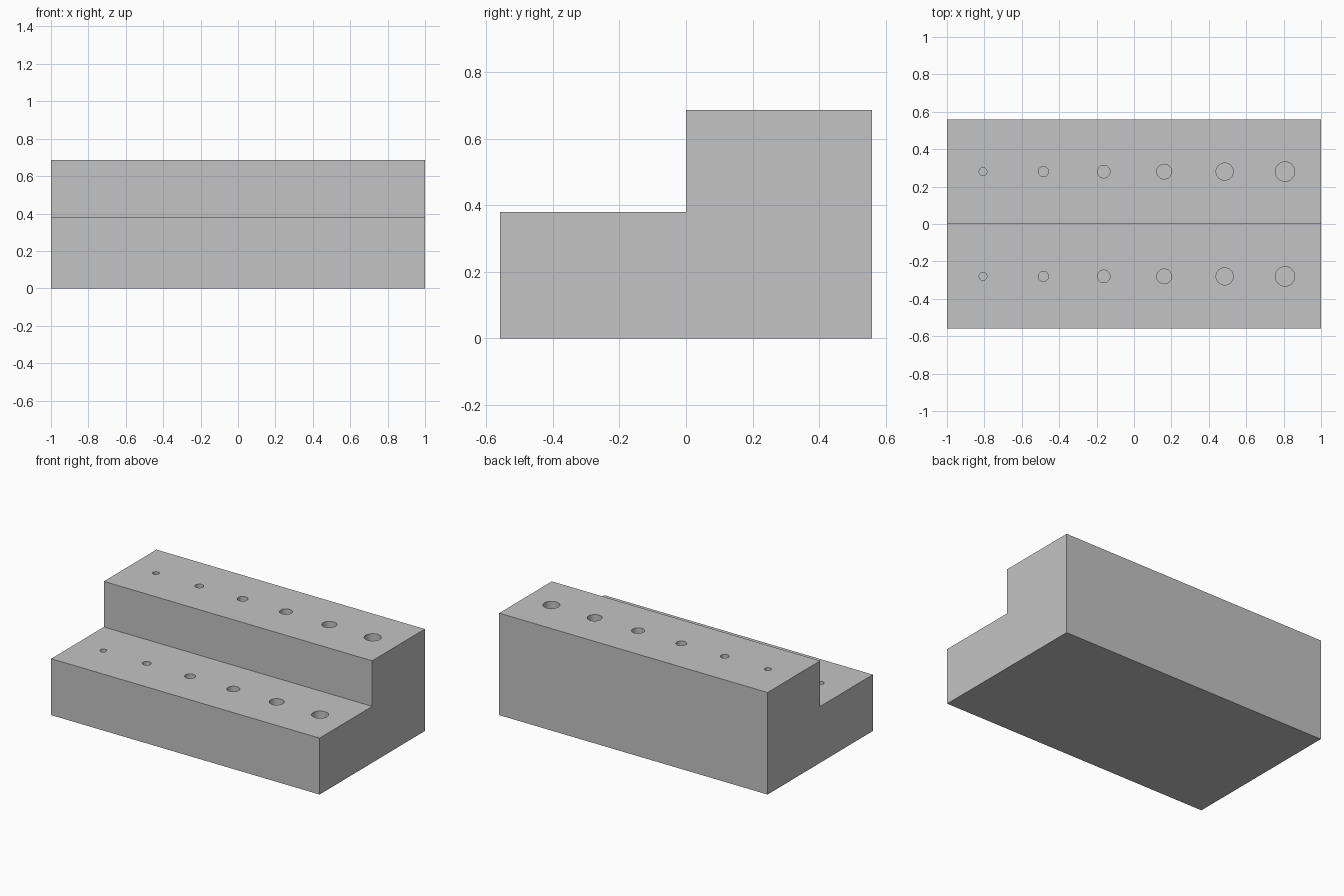
import bpy
import bmesh
from mathutils import Matrix

cube = bpy.data.objects.get("Cube")
if cube:
    bpy.data.objects.remove(cube, do_unlink=True)

HALF_X, HALF_Y = 1.0, 0.56
STEP_Z, TOP_Z = 0.38, 0.687
HOLE_DEPTH = 0.25

# Material
grey = bpy.data.materials.new("light_grey")
grey.use_nodes = True
colour = (0.55, 0.55, 0.55, 1)
grey.diffuse_color = colour
grey.node_tree.nodes["Principled BSDF"].inputs["Base Color"].default_value = colour


def add_object(name, bm):
    bmesh.ops.recalc_face_normals(bm, faces=bm.faces)
    mesh = bpy.data.meshes.new(name)
    bm.to_mesh(mesh)
    bm.free()
    mesh.materials.append(grey)
    obj = bpy.data.objects.new(name, mesh)
    bpy.context.collection.objects.link(obj)
    return obj


# Stepped block: side profile extruded along x
profile = [(-HALF_Y, 0), (HALF_Y, 0), (HALF_Y, TOP_Z),
           (0, TOP_Z), (0, STEP_Z), (-HALF_Y, STEP_Z)]
bm = bmesh.new()
side = bm.faces.new([bm.verts.new((-HALF_X, y, z)) for y, z in profile])
extruded = bmesh.ops.extrude_face_region(bm, geom=[side], use_keep_orig=True)
verts = [v for v in extruded["geom"] if isinstance(v, bmesh.types.BMVert)]
bmesh.ops.translate(bm, verts=verts, vec=(2 * HALF_X, 0, 0))
block = add_object("stepped_block", bm)

# Drills: one row of growing holes on each step
bm = bmesh.new()
for y, z in ((-HALF_Y / 2, STEP_Z), (HALF_Y / 2, TOP_Z)):
    for i in range(6):
        radius = 0.021 + 0.0062 * i
        x = (i - 2.5) * 0.323
        bmesh.ops.create_cone(bm, cap_ends=True, segments=32,
                              radius1=radius, radius2=radius,
                              depth=2 * HOLE_DEPTH,
                              matrix=Matrix.Translation((x, y, z)))
drills = add_object("hole_cutters", bm)
drills.hide_render = True

# Cut the holes, then discard the cutters
cut = block.modifiers.new("holes", "BOOLEAN")
cut.operation = "DIFFERENCE"
cut.solver = "EXACT"
cut.object = drills
bpy.ops.object.select_all(action="DESELECT")
block.select_set(True)
bpy.context.view_layer.objects.active = block
bpy.ops.object.modifier_apply(modifier=cut.name)
bpy.data.objects.remove(drills, do_unlink=True)
bpy.ops.object.shade_smooth_by_angle()
